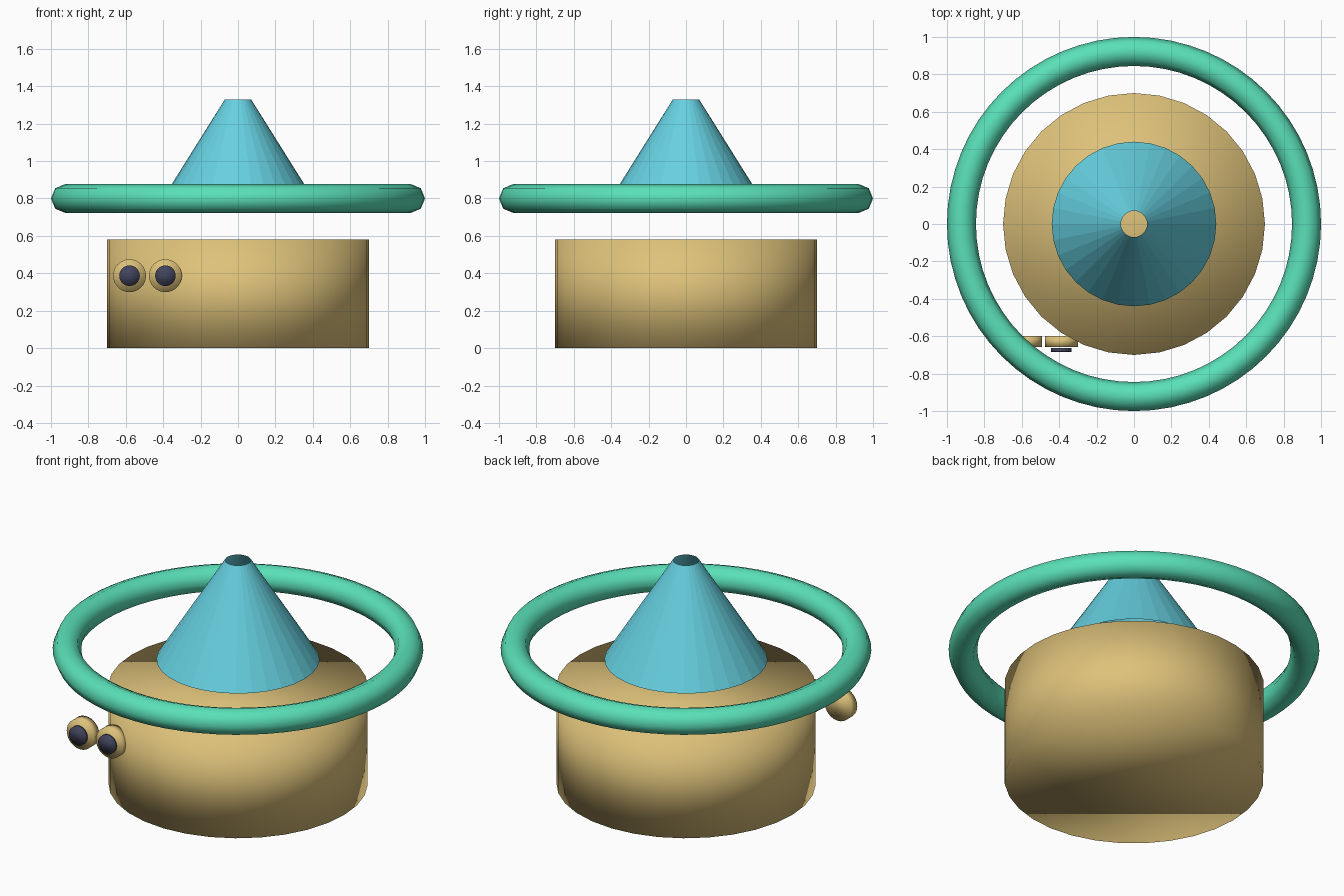
import bpy
import math

cube = bpy.data.objects.get("Cube")
if cube:
    bpy.data.objects.remove(cube, do_unlink=True)


def srgb(*rgb):
    """Convert 0-255 screen values to a linear colour."""
    def lin(v):
        v /= 255
        return v / 12.92 if v < 0.04045 else ((v + 0.055) / 1.055) ** 2.4
    return [lin(v) for v in rgb] + [1.0]


def material(name, colour):
    mat = bpy.data.materials.new(name)
    mat.use_nodes = True
    mat.diffuse_color = colour
    mat.node_tree.nodes["Principled BSDF"].inputs["Base Color"].default_value = colour
    return mat


sand = material("sand", srgb(222, 194, 122))
aqua = material("aqua", srgb(102, 208, 224))
mint = material("mint", srgb(90, 224, 184))
navy = material("navy", srgb(66, 68, 92))


def finish(name, mat, smooth=True):
    obj = bpy.context.object
    obj.name = obj.data.name = name
    obj.data.materials.append(mat)
    for face in obj.data.polygons:
        face.use_smooth = smooth
    return obj


def disc(name, mat, x, z, radius, front, back):
    """Short cylinder facing the front, between two y values."""
    bpy.ops.mesh.primitive_cylinder_add(
        vertices=32, radius=radius, depth=back - front,
        location=(x, (front + back) / 2, z), rotation=(math.pi / 2, 0, 0))
    finish(name, mat)


# Drum body, softly shaded all over
bpy.ops.mesh.primitive_cylinder_add(vertices=32, radius=0.7, depth=0.58,
                                    location=(0, 0, 0.29))
finish("body", sand)

# Hollow hat, open at both ends
hat_bottom, hat_top = 0.74, 1.33
bpy.ops.mesh.primitive_cone_add(
    vertices=32, radius1=0.44, radius2=0.07, depth=hat_top - hat_bottom,
    end_fill_type='NOTHING', location=(0, 0, (hat_bottom + hat_top) / 2))
finish("hat_cone", aqua, smooth=False)

# Floating ring around the hat
bpy.ops.mesh.primitive_torus_add(
    major_radius=0.9225, minor_radius=0.0775, major_segments=64,
    minor_segments=8, location=(0, 0, 0.8))
finish("ring", mint)

# Eyes, both on the right part of the front
for side, x in (("right", -0.58), ("left", -0.388)):
    disc(side + "_eye", sand, x, 0.387, 0.088, -0.657, -0.6)
    disc(side + "_pupil", navy, x, 0.387, 0.055, -0.684, -0.664)
